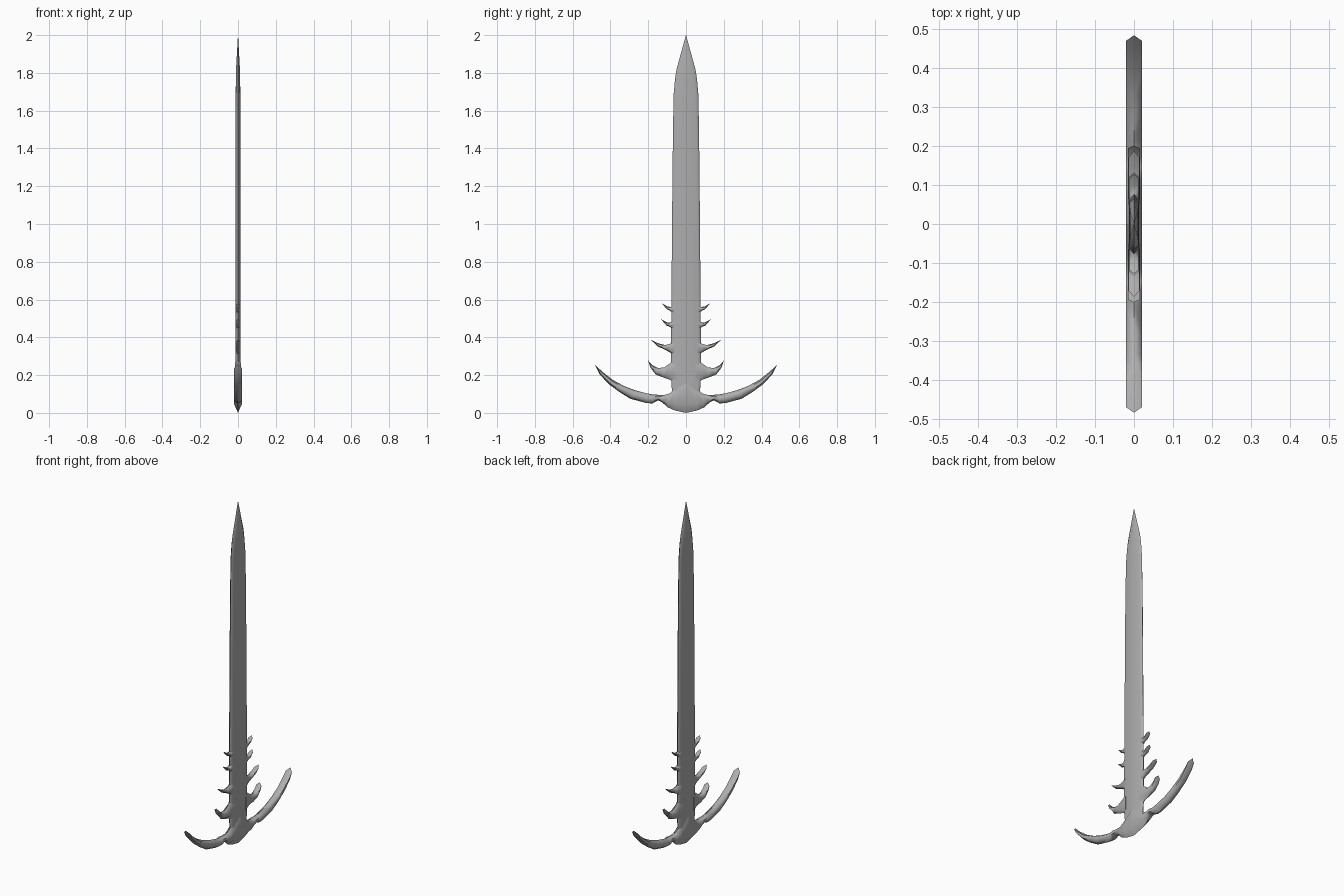
import bpy
import bmesh
from mathutils import Vector

if "Cube" in bpy.data.objects:
    bpy.data.objects.remove(bpy.data.objects["Cube"])

# Dark steel grey
steel = bpy.data.materials.new("dark_steel")
steel.diffuse_color = (0.42, 0.42, 0.42, 1)
steel.use_nodes = True
steel.node_tree.nodes["Principled BSDF"].inputs["Base Color"].default_value = steel.diffuse_color


def loft(name, rings, mirror=False):
    """Skin a list of equal-sized vertex rings, with capped ends."""
    n = len(rings[0])
    verts = [v for r in rings for v in r]
    faces = [tuple(range(n))[::-1], tuple(range((len(rings) - 1) * n, len(rings) * n))]
    for i in range(len(rings) - 1):
        for j in range(n):
            k = (j + 1) % n
            faces.append((i * n + j, i * n + k, (i + 1) * n + k, (i + 1) * n + j))
    me = bpy.data.meshes.new(name)
    me.from_pydata(verts, [], faces)
    me.materials.append(steel)
    ob = bpy.data.objects.new(name, me)
    bpy.context.collection.objects.link(ob)
    bm = bmesh.new()
    bm.from_mesh(me)
    bmesh.ops.remove_doubles(bm, verts=bm.verts, dist=1e-5)
    bmesh.ops.recalc_face_normals(bm, faces=bm.faces)
    bm.to_mesh(me)
    bm.free()
    bpy.ops.object.select_all(action='DESELECT')
    ob.select_set(True)
    bpy.context.view_layer.objects.active = ob
    bpy.ops.object.shade_smooth_by_angle(angle=1.1)
    if mirror:
        m = ob.modifiers.new("Mirror", 'MIRROR')
        m.use_axis = (False, True, False)
    w = ob.modifiers.new("Weighted normals", 'WEIGHTED_NORMAL')
    w.keep_sharp = True
    return ob


def horn(name, pairs, tip, t, heel=0.4, inset=0.25):
    """Bevelled flat horn from (upper, lower) outline points, ending in a chisel tip."""
    rings = []
    x = Vector((t, 0, 0))
    for up, lo in pairs:
        u, l = Vector((0, *up)), Vector((0, *lo))
        a, b = u.lerp(l, inset), l.lerp(u, inset)
        rings.append([u, a + x, b + x, l, b - x, a - x])
    e = Vector((0, *tip))
    mid = (Vector((0, *pairs[-1][0])) + Vector((0, *pairs[-1][1]))) / 2
    h = e.lerp(mid, heel)
    rings.append([e, h + x, h + x, e, h - x, h - x])
    return loft(name, rings, True)


# Blade: (height, half width, flat half width, half thickness)
blade = [(0.05, .07, .055, .013), (0.2, .08, .066, .014), (0.6, .077, .064, .013),
         (1.0, .074, .061, .0125), (1.4, .07, .057, .0125), (1.68, .066, .052, .012),
         (1.77, .058, .043, .011), (1.82, .05, .033, .010), (2.0, .0004, .0002, .0003)]
loft("blade", [[(0, w, z), (t, f, z), (t * 1.04, 0, z), (t, -f, z),
                (0, -w, z), (-t, -f, z), (-t * 1.04, 0, z), (-t, f, z)]
               for z, w, f, t in blade])

# Hub and long sweeping guard horns
horn("guard", [((0, .19), (0, 0)), ((.05, .14), (.06, .013)), ((.085, .103), (.098, .03)),
               ((.12, .094), (.125, .055)), ((.15, .096), (.147, .066)),
               ((.172, .097), (.178, .05)), ((.21, .104), (.21, .052)),
               ((.27, .12), (.295, .075)), ((.33, .143), (.355, .112)),
               ((.385, .173), (.41, .153)), ((.442, .217), (.456, .203))],
     (.484, .257), .02)

# Blade spikes, from lowest to highest
horn("spike_lowest", [((.05, .29), (.05, .14)), ((.078, .268), (.085, .175)),
                      ((.116, .24), (.116, .186)), ((.15, .238), (.16, .203)),
                      ((.18, .254), (.187, .238))], (.201, .278), .016)
horn("spike_low", [((.06, .39), (.06, .29)), ((.08, .367), (.082, .318)),
                   ((.11, .359), (.11, .334)), ((.145, .368), (.15, .352))],
     (.187, .387), .014)
horn("spike_high", [((.06, .50), (.06, .43)), ((.078, .48), (.08, .453)),
                    ((.1, .479), (.104, .463))], (.133, .497), .012)
horn("spike_highest", [((.06, .575), (.06, .515)), ((.077, .561), (.079, .537)),
                       ((.098, .563), (.103, .55))], (.128, .581), .012)
